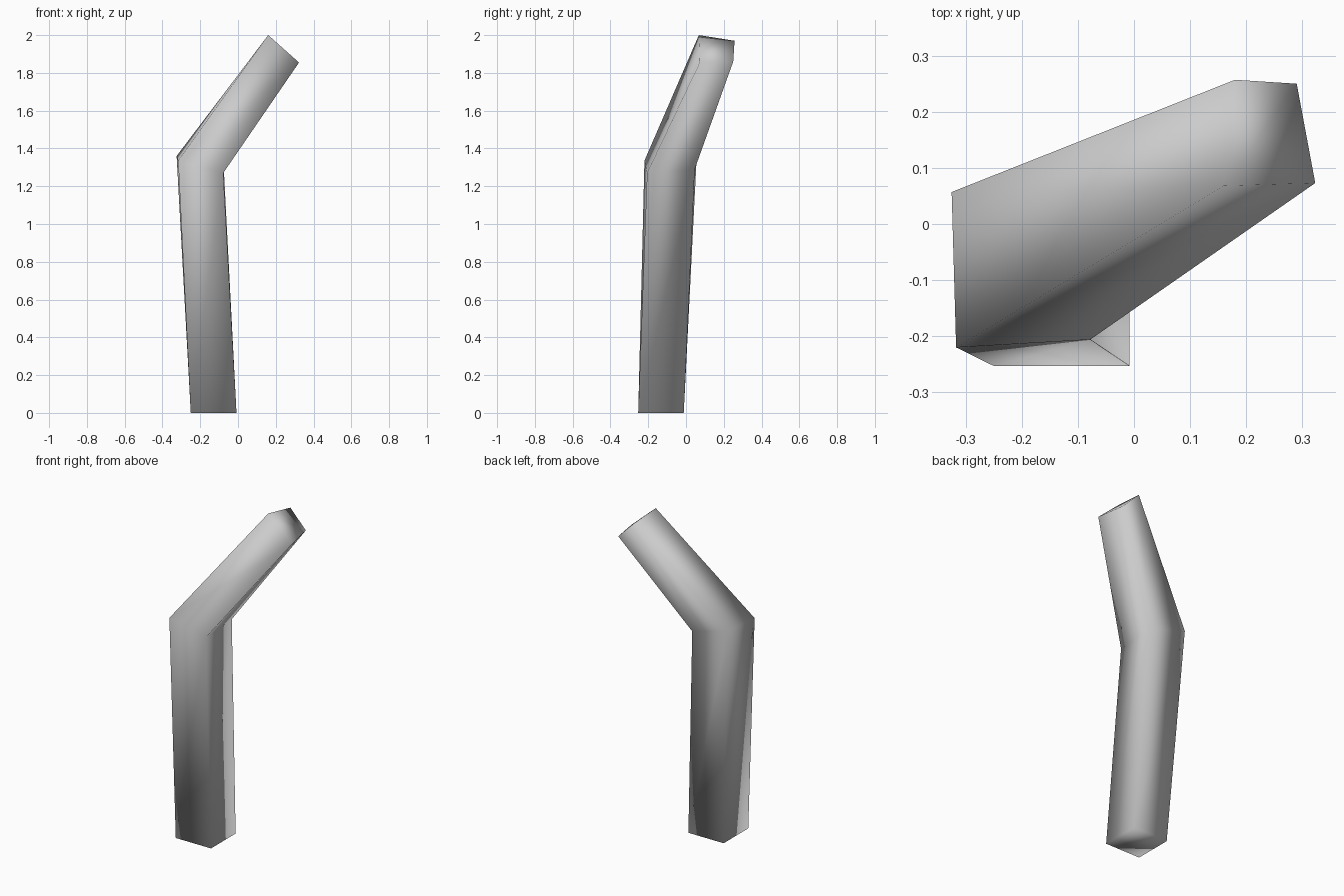
import bpy
import bmesh

old = bpy.data.objects.get("Cube")
if old:
    bpy.data.objects.remove(old, do_unlink=True)

# Plain grey material
grey = bpy.data.materials.new("light_grey")
grey.use_nodes = True
color = (0.6, 0.6, 0.6, 1)
grey.diffuse_color = color
grey.node_tree.nodes["Principled BSDF"].inputs["Base Color"].default_value = color


def loft(name, rings, material):
    """Skin four-cornered rings into one closed, smooth-shaded shaft."""
    bm = bmesh.new()
    loops = [[bm.verts.new(p) for p in ring] for ring in rings]
    for low, high in zip(loops, loops[1:]):
        for i in range(4):
            j = (i + 1) % 4
            bm.faces.new((low[i], low[j], high[j], high[i]))
    bm.faces.new(loops[0][::-1])
    bm.faces.new(loops[-1])
    bmesh.ops.recalc_face_normals(bm, faces=bm.faces)
    for face in bm.faces:
        face.smooth = True
    mesh = bpy.data.meshes.new(name)
    bm.to_mesh(mesh)
    bm.free()
    mesh.materials.append(material)
    obj = bpy.data.objects.new(name, mesh)
    bpy.context.collection.objects.link(obj)
    return obj


# Corners run front left, front right, back right, back left
foot = [(-0.25, -0.253, 0), (-0.008, -0.253, 0), (-0.008, -0.012, 0), (-0.25, -0.012, 0)]
elbow = [(-0.317, -0.22, 1.335), (-0.078, -0.206, 1.27),
         (-0.075, 0.046, 1.29), (-0.325, 0.057, 1.36)]
tip = [(0.16, 0.068, 2.0), (0.323, 0.073, 1.855),
       (0.29, 0.25, 1.86), (0.18, 0.257, 1.97)]

loft("bent_shaft", [foot, elbow, tip], grey)
